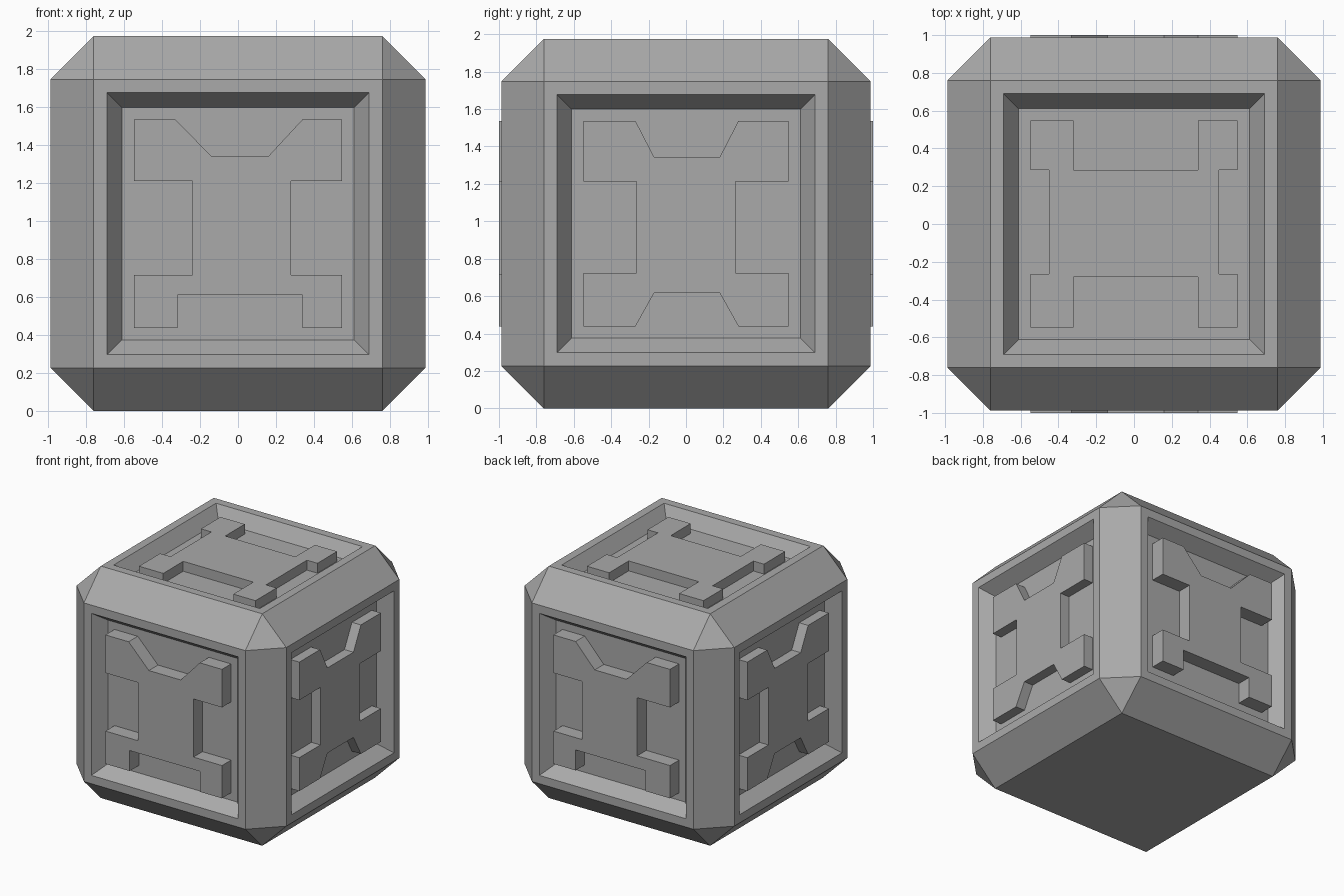
import bpy
import bmesh
from mathutils import Vector

cube = bpy.data.objects.get("Cube")
if cube:
    bpy.data.objects.remove(cube, do_unlink=True)

HALF = 0.9875      # half the width of the block
CHAMFER = 0.227
RIM = 0.10         # flat border around each recess
RECESS = 0.11      # depth and sloped width of each recess
EDGE = 0.549       # half the width of the plates
CENTRE = Vector((0, 0, HALF))

grey = bpy.data.materials.new("mid grey")
grey.use_nodes = True
colour = (0.4, 0.4, 0.4, 1)
grey.diffuse_color = colour
grey.node_tree.nodes["Principled BSDF"].inputs["Base Color"].default_value = colour


def finish(bm, name):
    bmesh.ops.recalc_face_normals(bm, faces=bm.faces)
    mesh = bpy.data.meshes.new(name)
    bm.to_mesh(mesh)
    bm.free()
    mesh.materials.append(grey)
    obj = bpy.data.objects.new(name, mesh)
    obj.location = CENTRE
    bpy.context.collection.objects.link(obj)


def outline(left, right, top, bottom):
    """Square outline with a notch in each side.
    Side notches: (inner u, low v, high v).
    Top and bottom notches: (inner v, outer u pair, inner u pair)."""
    e = EDGE
    lu, l0, l1 = left
    ru, r0, r1 = right
    tv, (ta, tb), (tc, td) = top
    bv, (ba, bb), (bc, bd) = bottom
    return [(-e, -e), (ba, -e), (bc, bv), (bd, bv), (bb, -e), (e, -e),
            (e, r0), (ru, r0), (ru, r1), (e, r1), (e, e),
            (tb, e), (td, tv), (tc, tv), (ta, e), (-e, e),
            (-e, l1), (lu, l1), (lu, l0), (-e, l0)]


def plate(name, points, u, v, normal, front):
    """Prism from the recess floor out to the given distance."""
    u, v, n = Vector(u), Vector(v), Vector(normal)
    bm = bmesh.new()
    floor = HALF - RECESS - 0.005
    base = bm.faces.new([bm.verts.new(u * a + v * b + n * floor) for a, b in points])
    moved = bmesh.ops.extrude_face_region(bm, geom=[base], use_keep_orig=True)
    verts = [g for g in moved["geom"] if isinstance(g, bmesh.types.BMVert)]
    bmesh.ops.translate(bm, verts=verts, vec=n * (front - floor))
    finish(bm, name)


# Chamfered block with a sloped recess in every face but the bottom
bm = bmesh.new()
bmesh.ops.create_cube(bm, size=2 * HALF)
bmesh.ops.bevel(bm, geom=list(bm.edges), offset=CHAMFER, offset_type='OFFSET',
                segments=1, profile=0.5, affect='EDGES')
bm.normal_update()
sides = [f for f in bm.faces if max(abs(c) for c in f.normal) > 0.99 and f.normal.z > -0.9]
bmesh.ops.inset_individual(bm, faces=sides, thickness=RIM)
bmesh.ops.inset_individual(bm, faces=sides, thickness=RECESS, depth=-RECESS)
finish(bm, "block")

# Front and back plates: sloped notch above, square notch below
face_shape = outline((-0.24, -0.27, 0.225), (0.28, -0.27, 0.225),
                     (0.355, (-0.33, 0.34), (-0.14, 0.16)),
                     (-0.375, (-0.32, 0.34), (-0.32, 0.34)))
# Side plates: sloped notches above and below
side_shape = outline((-0.265, -0.265, 0.225), (0.265, -0.265, 0.225),
                     (0.355, (-0.27, 0.28), (-0.17, 0.18)),
                     (-0.37, (-0.27, 0.28), (-0.17, 0.18)))
# Top plate: square notches all round, shallow at the sides
top_shape = outline((-0.45, -0.265, 0.285), (0.45, -0.265, 0.285),
                    (0.285, (-0.32, 0.34), (-0.32, 0.34)),
                    (-0.28, (-0.32, 0.34), (-0.32, 0.34)))

X, Y, Z = (1, 0, 0), (0, 1, 0), (0, 0, 1)
plate("front_plate", face_shape, X, Z, (0, -1, 0), 1.0)
plate("back_plate", face_shape, X, Z, Y, 1.0)
plate("left_plate", side_shape, Y, Z, X, 0.962)
plate("right_plate", side_shape, Y, Z, (-1, 0, 0), 0.962)
plate("top_plate", top_shape, X, Y, Z, 0.962)
